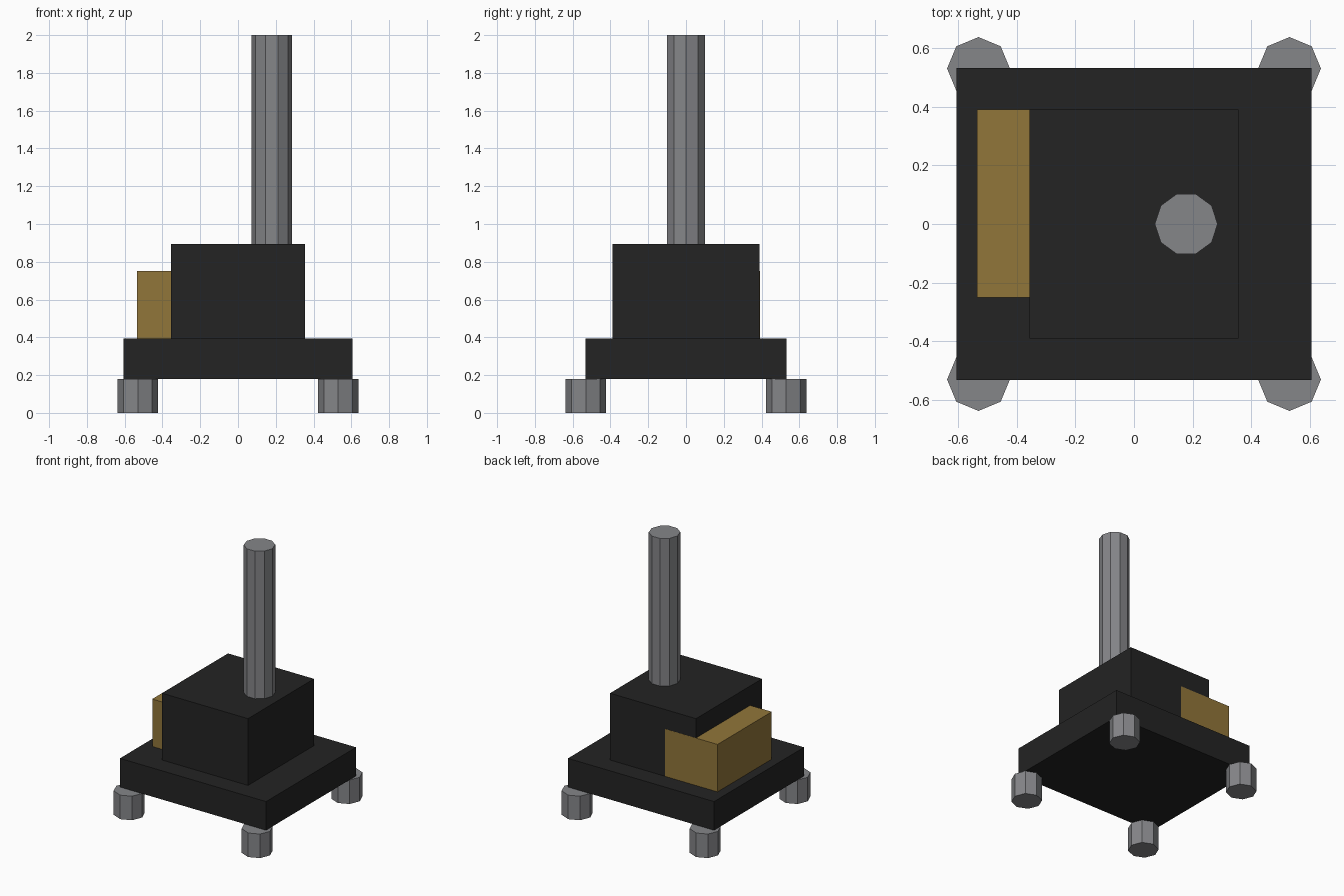
import bpy
import math

cube = bpy.data.objects.get("Cube")
if cube:
    bpy.data.objects.remove(cube, do_unlink=True)


def make_material(name, rgb):
    mat = bpy.data.materials.new(name)
    mat.use_nodes = True
    colour = (*rgb, 1.0)
    mat.diffuse_color = colour
    mat.node_tree.nodes["Principled BSDF"].inputs["Base Color"].default_value = colour
    return mat


black = make_material("dark charcoal", (0.017, 0.017, 0.017))
grey = make_material("metal grey", (0.235, 0.238, 0.25))
gold = make_material("dull gold", (0.285, 0.18, 0.042))


def finish(name, mat):
    obj = bpy.context.object
    obj.name = name
    obj.data.materials.append(mat)
    return obj


def box(name, low, high, mat):
    centre = [(a + b) / 2 for a, b in zip(low, high)]
    bpy.ops.mesh.primitive_cube_add(size=1, location=centre)
    bpy.context.object.scale = [b - a for a, b in zip(low, high)]
    bpy.ops.object.transform_apply(location=False, rotation=False, scale=True)
    return finish(name, mat)


def post(name, x, y, bottom, top, sides, mat):
    bpy.ops.mesh.primitive_cylinder_add(
        vertices=sides, radius=0.107, depth=top - bottom,
        location=(x, y, (bottom + top) / 2), rotation=(0, 0, math.pi / 2))
    return finish(name, mat)


# Stepped body
box("base_slab", (-0.605, -0.532, 0.18), (0.605, 0.532, 0.395), black)
box("main_block", (-0.356, -0.39, 0.395), (0.356, 0.39, 0.895), black)

# Side box, set into the block and just proud of its back face
box("side_box", (-0.535, -0.25, 0.395), (-0.10, 0.391, 0.75), gold)

# Tall faceted pipe
post("chimney", 0.178, 0, 0.895, 2.0, 10, grey)

# Four faceted feet under the corners
for x_name, x in (("left", 0.53), ("right", -0.53)):
    for y_name, y in (("front", -0.53), ("back", 0.53)):
        post(f"{y_name}_{x_name}_foot", x, y, 0, 0.18, 8, grey)
